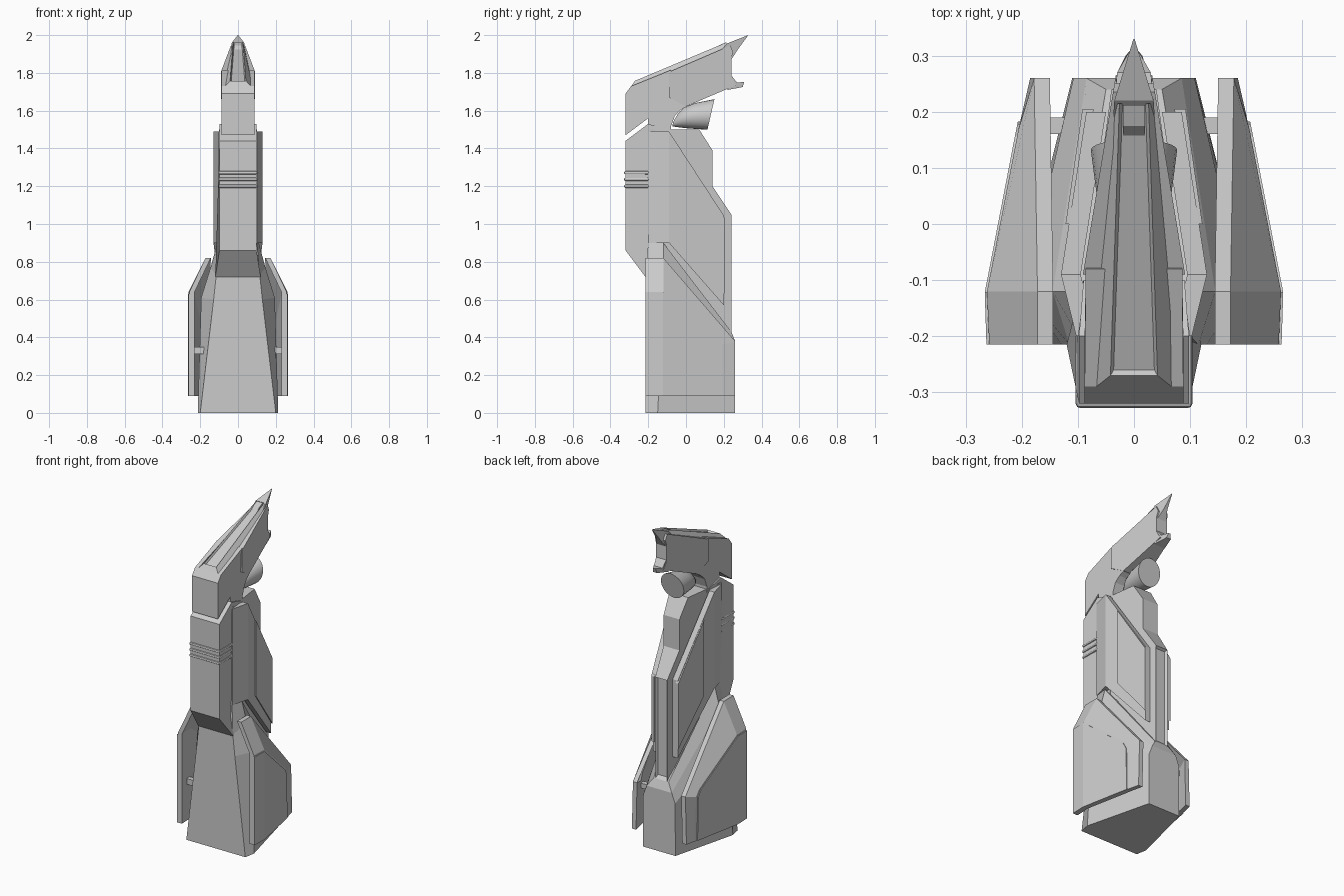
import bpy, bmesh, math

if "Cube" in bpy.data.objects:
    bpy.data.objects.remove(bpy.data.objects["Cube"])

def finish(name, bm, mirror=False):
    bmesh.ops.recalc_face_normals(bm, faces=bm.faces[:])
    me = bpy.data.meshes.new(name)
    bm.to_mesh(me)
    bm.free()
    ob = bpy.data.objects.new(name, me)
    bpy.context.collection.objects.link(ob)
    if mirror:
        ob.modifiers.new("mirror", 'MIRROR')
    return ob

def loft(name, rings, inset=None):
    """Skin closed rings of points and cap both ends; inset = (test, width, depth)."""
    bm = bmesh.new()
    vs = [[bm.verts.new(p) for p in r] for r in rings]
    for a, b in zip(vs, vs[1:]):
        n = len(a)
        for i in range(n):
            j = (i + 1) % n
            bm.faces.new((a[i], a[j], b[j], b[i]))
    bm.faces.new(vs[0][::-1])
    bm.faces.new(vs[-1])
    if inset:
        test, width, depth = inset
        bmesh.ops.recalc_face_normals(bm, faces=bm.faces[:])
        f = max(bm.faces, key=lambda f: test(f.normal) * f.calc_area())
        bmesh.ops.inset_region(bm, faces=[f], thickness=width, depth=depth)
    return finish(name, bm)

def slab(name, pts, inset=None):
    """Side profile of (y, z, half width), spanning left to right."""
    return loft(name, [[(-w, y, z) for y, z, w in pts],
                       [(w, y, z) for y, z, w in pts]], inset)

def plate(name, verts, faces, t):
    """Outer skin thickened inwards along x and mirrored."""
    bm = bmesh.new()
    vs = [bm.verts.new(v) for v in verts]
    fs = [bm.faces.new([vs[i] for i in f]) for f in faces]
    new = bmesh.ops.extrude_face_region(bm, geom=fs, use_keep_orig=True)
    for g in new['geom']:
        if isinstance(g, bmesh.types.BMVert):
            g.co.x -= t
    return finish(name, bm, True)

def box(name, c, s, mirror=False):
    bm = bmesh.new()
    bmesh.ops.create_cube(bm, size=1)
    for v in bm.verts:
        v.co = [c[i] + v.co[i] * s[i] for i in range(3)]
    return finish(name, bm, mirror)

# flared base
def sym(half):
    return half + [(-x, y, z) for x, y, z in reversed(half)]
loft("base", [sym(r) for r in (
    [(.2, -.215, 0), (.213, -.15, 0), (.11, .26, 0)],
    [(.129, -.215, .6), (.195, -.12, .61), (.108, .26, .32)],
    [(.115, -.215, .73), (.145, -.12, .77), (.085, .26, .38)],
    [(.1, -.2, .9), (.11, -.12, .9), (.05, .24, .43)])])

# side fins: bevelled shell, raised panel and struts
plate("fin",
      [(.172, -.215, .82), (.172, -.12, .82), (.178, .26, .38), (.185, .26, .09),
       (.258, -.215, .64), (.262, -.12, .64), (.206, .168, .4), (.2, .19, .36), (.2, .195, .09), (.258, -.215, .09),
       (.262, -.12, .09)],
      [(0, 1, 5, 4), (1, 2, 7, 6, 5), (2, 3, 8, 7), (4, 5, 10, 9), (5, 6, 7, 8, 10)], .028)
plate("fin_panel",
      [(.263, -.215, .63), (.266, -.122, .63), (.212, .158, .395), (.208, .178, .355),
       (.207, .183, .09), (.266, -.122, .09), (.263, -.215, .09)],
      [(0, 1, 5, 6), (1, 2, 3, 4, 5)], .014)
box("front_strut", (.21, -.15, .33), (.07, .03, .035), True)
box("rear_strut", (.14, .175, .33), (.07, .03, .03), True)

# torso core tapering to a narrow back with a recessed strip
def core_w(y):
    return .1 - .136 * (y + .2)
slab("torso", [(y, z, core_w(y)) for y, z in (
    (-.2, .7), (-.2, 1.5), (.07, 1.5), (.14, 1.39), (.14, 1.2), (.24, 1.05), (.24, .41))],
    (lambda n: n.y if n.y > .95 else 0, .012, -.015))

# side armour with raised rear panel
plate("side_armour",
      [(.103, -.2, .9), (.103, -.2, 1.49), (.13, -.09, 1.49), (.13, -.09, .9),
       (.085, .2, 1.045), (.085, .2, .57), (.13, -.12, .9)],
      [(0, 1, 2, 3), (3, 2, 4, 5)], .035)
plate("side_panel",
      [(.122, 0, 1.35), (.092, .205, 1.03), (.092, .205, .63), (.122, 0, .885)],
      [(0, 1, 2, 3)], .02)

# front column and three ribs
slab("chest", [(-.215, .72, .12), (-.32, .86, .098), (-.32, 1.44, .098),
               (-.2, 1.53, .098), (-.1, 1.5, .09), (-.1, .8, .09)])
for i in range(3):
    rib = box("chest_rib", (0, -.26, 1.2 + .036 * i), (.208, .136, .018))
    b = rib.modifiers.new("round", 'BEVEL')
    b.width, b.segments = .008, 2

# head
slab("head_front", [(-.32, 1.47, .088), (-.32, 1.69, .088), (-.29, 1.73, .088),
                    (-.08, 1.815, .086), (-.05, 1.68, .08), (0, 1.62, .076),
                    (-.03, 1.602, .08), (-.06, 1.57, .085), (-.08, 1.515, .086),
                    (-.08, 1.48, .086), (-.2, 1.48, .088), (-.2, 1.56, .088)])
def head_w(y):
    return .091 - .165 * (y + .09)
slab("head_rear", [(y, z, head_w(y)) for y, z in (
    (-.09, 1.67), (-.09, 1.805), (.235, 1.945), (.25, 1.91), (.24, 1.88), (.24, 1.78),
    (.265, 1.735), (0, 1.622))])
slab("head_ridge", [(-.3, 1.715, .08), (.215, 1.93, .036), (.215, 1.962, .026), (-.27, 1.758, .042)],
     (lambda n: n.z, .008, -.012))
slab("ridge_block", [(.15, 1.915, .02), (.175, 1.946, .02), (.212, 1.962, .02), (.212, 1.93, .02)])
slab("crest_spike", [(.19, 1.925, .037), (.22, 1.957, .035), (.33, 2.0, .001),
                     (.275, 1.925, .012), (.24, 1.87, .03)])
slab("jaw_spike", [(.238, 1.79, .033), (.27, 1.748, .03), (.308, 1.753, .008),
                   (.3, 1.725, .015), (.22, 1.71, .038)])

# rounded nape behind the neck, with a slanted end
def ring(y, zc, r, n=24):
    return [(r * .95 * math.cos(a), y + .23 * r * math.sin(a), zc + r * math.sin(a))
            for a in (2 * math.pi * i / n for i in range(n))]
nape = loft("nape", [ring(-.07, 1.53, .012), ring(-.05, 1.55, .035), ring(-.02, 1.564, .053),
                     ring(.03, 1.573, .067), ring(.132, 1.58, .081)])
for p in nape.data.polygons:
    p.use_smooth = len(p.vertices) == 4
